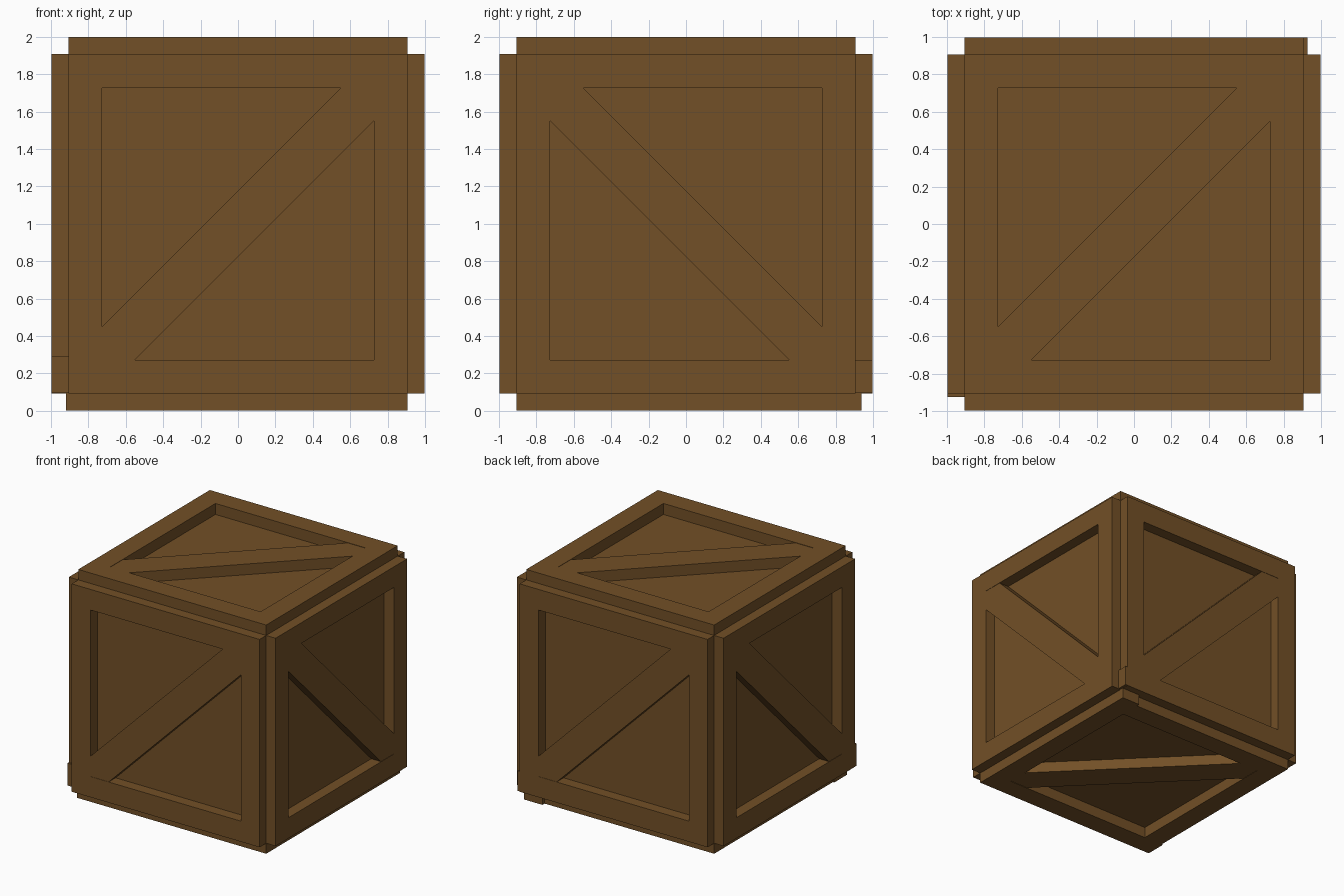
import bpy, bmesh
from mathutils import Vector, Matrix

if "Cube" in bpy.data.objects:
    bpy.data.objects.remove(bpy.data.objects["Cube"])

OUT, INN, CORE, TOP, CUT = 0.907, 0.727, 0.902, 0.998, 0.55

wood = bpy.data.materials.new("brown_wood")
wood.diffuse_color = (0.17, 0.08, 0.02, 1)
wood.use_nodes = True
wood.node_tree.nodes["Principled BSDF"].inputs["Base Color"].default_value = wood.diffuse_color


def finish(name, bm, matrix=Matrix()):
    bm.transform(matrix)
    bmesh.ops.recalc_face_normals(bm, faces=bm.faces)
    me = bpy.data.meshes.new(name)
    bm.to_mesh(me)
    bm.free()
    me.materials.append(wood)
    bpy.context.collection.objects.link(bpy.data.objects.new(name, me))


def box(name, lo, hi):
    bm = bmesh.new()
    bmesh.ops.create_cube(bm, size=1)
    lo, hi = Vector(lo), Vector(hi)
    size = hi - lo
    finish(name, bm, Matrix.Translation((lo + hi) / 2) @ Matrix.Diagonal((*size, 1)))


def frame(name, matrix):
    # square ring of boards with a rectangular section
    bm = bmesh.new()
    corners = [(-1, -1), (1, -1), (1, 1), (-1, 1)]
    section = [(INN, CORE - 0.01), (OUT, CORE - 0.01), (OUT, TOP), (INN, TOP)]
    rings = [[bm.verts.new((a * r, b * r, h)) for r, h in section] for a, b in corners]
    for i in range(4):
        p, q = rings[i], rings[(i + 1) % 4]
        for j in range(4):
            k = (j + 1) % 4
            bm.faces.new((p[j], p[k], q[k], q[j]))
    finish(name, bm, matrix)


def brace(name, matrix, slope):
    # diagonal plank trimmed to the frame corners
    bm = bmesh.new()
    pts = [(-INN, -INN), (-CUT, -INN), (INN, CUT), (INN, INN), (CUT, INN), (-INN, -CUT)]
    rings = [[bm.verts.new((x * slope, y, h)) for x, y in pts] for h in (CORE - 0.01, TOP - 0.003)]
    for r in rings:
        bm.faces.new(r)
    for i in range(6):
        k = (i + 1) % 6
        bm.faces.new((rings[0][i], rings[0][k], rings[1][k], rings[1][i]))
    finish(name, bm, matrix)


# inner box whose sides form the recessed panels
box("crate_core", (-CORE, -CORE, 1 - CORE), (CORE, CORE, 1 + CORE))

# frame and diagonal on every side: right axis, up axis, slope
sides = {
    "front": ((1, 0, 0), (0, 0, 1), 1),
    "back": ((-1, 0, 0), (0, 0, 1), 1),
    "right": ((0, 1, 0), (0, 0, 1), -1),
    "left": ((0, -1, 0), (0, 0, 1), -1),
    "top": ((1, 0, 0), (0, 1, 0), 1),
    "bottom": ((1, 0, 0), (0, -1, 0), 1),
}
for side, (u, v, slope) in sides.items():
    u, v = Vector(u), Vector(v)
    m = Matrix.Translation((0, 0, 1)) @ Matrix((u, v, u.cross(v))).transposed().to_4x4()
    frame(side + "_frame", m)
    brace(side + "_brace", m, slope)

# slightly overlong board ends
box("left_board_end", (-0.998, -0.925, 0.095), (-0.9, -0.9, 0.29))
box("back_board_end", (0.9, 0.905, 0.095), (0.927, 0.998, 0.27))
box("bottom_board_end_back", (0.73, 0.9, 0.002), (0.907, 0.937, 0.095))
box("bottom_board_end_left", (-0.92, -0.907, 0.002), (-0.9, -0.73, 0.095))
